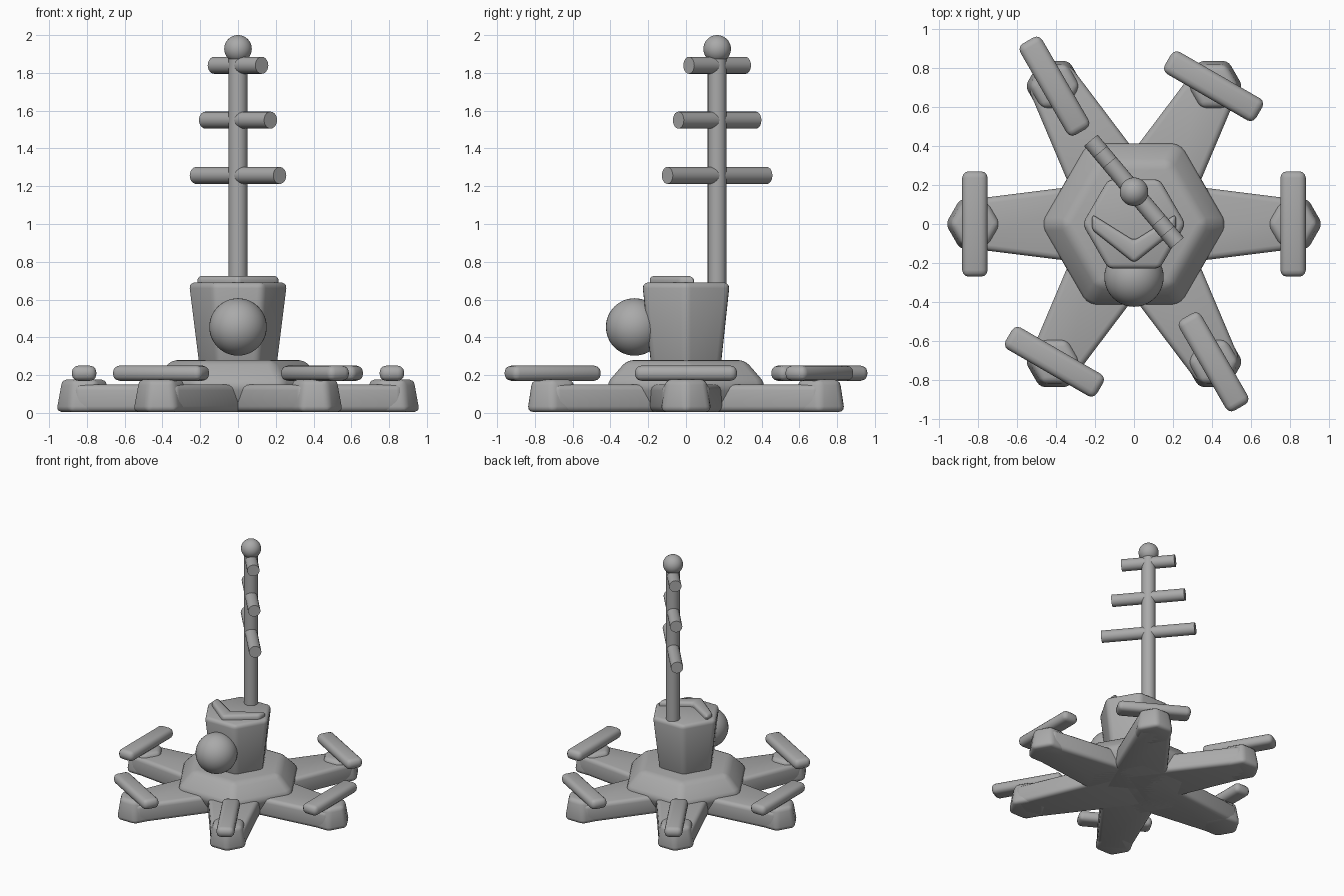
import bpy, bmesh, math
from mathutils import Matrix, Vector

if "Cube" in bpy.data.objects:
    bpy.data.objects.remove(bpy.data.objects["Cube"])

grey = bpy.data.materials.new("plain grey")
grey.diffuse_color = (0.4, 0.4, 0.4, 1)
grey.use_nodes = True
grey.node_tree.nodes["Principled BSDF"].inputs["Base Color"].default_value = grey.diffuse_color


def finish(name, bm, bevel=0.0, segments=3, matrix=None):
    """Turn a bmesh into a smooth-shaded, optionally bevelled object."""
    bmesh.ops.recalc_face_normals(bm, faces=bm.faces)
    if matrix:
        bm.transform(matrix)
    mesh = bpy.data.meshes.new(name)
    bm.to_mesh(mesh)
    bm.free()
    mesh.materials.append(grey)
    ob = bpy.data.objects.new(name, mesh)
    bpy.context.collection.objects.link(ob)
    bpy.context.view_layer.objects.active = ob
    ob.select_set(True)
    if bevel:
        mod = ob.modifiers.new("rounded edges", "BEVEL")
        mod.width, mod.segments = bevel, segments
        mod.limit_method, mod.angle_limit = "ANGLE", math.radians(25)
        bpy.ops.object.modifier_apply(modifier=mod.name)
    bpy.ops.object.shade_smooth_by_angle(angle=math.radians(35))
    ob.select_set(False)
    return ob


def hex_stack(name, rings, centre=(0, 0), bevel=0.03):
    """Loft hexagons given as (height, corner radius), corners on the x axis."""
    bm = bmesh.new()
    loops = []
    for z, r in rings:
        loops.append([bm.verts.new((centre[0] + r * math.cos(i * math.pi / 3),
                                    centre[1] + r * math.sin(i * math.pi / 3), z))
                      for i in range(6)])
    for a, b in zip(loops, loops[1:]):
        for i in range(6):
            j = (i + 1) % 6
            bm.faces.new((a[i], a[j], b[j], b[i]))
    bm.faces.new(loops[0])
    bm.faces.new(loops[-1])
    return finish(name, bm, bevel)


def prism(name, outline, z0, z1, bevel, matrix=None):
    """Extrude a flat outline between two heights."""
    bm = bmesh.new()
    face = bm.faces.new([bm.verts.new((x, y, z0)) for x, y in outline])
    new = bmesh.ops.extrude_face_region(bm, geom=[face])["geom"]
    for v in new:
        if isinstance(v, bmesh.types.BMVert):
            v.co.z = z1
    return finish(name, bm, bevel, matrix=matrix)


def rod(name, a, b, radius, sides=20):
    a, b = Vector(a), Vector(b)
    bm = bmesh.new()
    bmesh.ops.create_cone(bm, cap_ends=True, segments=sides, radius1=radius,
                          radius2=radius, depth=(b - a).length)
    turn = (b - a).to_track_quat("Z", "Y").to_matrix().to_4x4()
    return finish(name, bm, matrix=Matrix.Translation((a + b) / 2) @ turn)


def ball(name, centre, radius):
    bm = bmesh.new()
    bmesh.ops.create_uvsphere(bm, u_segments=40, v_segments=24, radius=radius)
    return finish(name, bm, matrix=Matrix.Translation(centre))


# Hub: wide hexagon, undercut below and sloping above
hex_stack("hub", [(0.005, 0.41), (0.15, 0.49), (0.28, 0.36)], bevel=0.035)

# Six tapered legs, each with a hexagonal foot and a rounded bar on top
REACH = 0.815
bar_turn = [90, -30, -60, 90, -30, -60]
for i in range(6):
    ang = i * math.pi / 3
    cx, cy = REACH * math.cos(ang), REACH * math.sin(ang)
    prism("leg", [(0, -0.23), (0.87, -0.122), (0.87, 0.122), (0, 0.23)],
          0.005, 0.15, 0.03, Matrix.Rotation(ang, 4, "Z"))
    hex_stack("foot", [(0.005, 0.155), (0.177, 0.125)], (cx, cy), 0.03)
    prism("foot_bar", [(-0.27, -0.065), (0.27, -0.065), (0.27, 0.065), (-0.27, 0.065)],
          0.17, 0.25, 0.034,
          Matrix.Translation((cx, cy, 0)) @ Matrix.Rotation(math.radians(bar_turn[i]), 4, "Z"))

# Tower flaring upward from the hub
hex_stack("tower", [(0.25, 0.213), (0.69, 0.268)], bevel=0.03)

# Chevron ridge on the tower top
prism("chevron", [(-0.215, 0.05), (-0.215, -0.03), (0, -0.2), (0.215, -0.03),
                  (0.215, 0.05), (0, -0.085)], 0.655, 0.725, 0.022)

# Round eye on the tower front
ball("eye", (0, -0.272, 0.455), 0.152)

# Mast with end ball and three crossbars
MAST_Y = 0.165
rod("mast", (0, MAST_Y, 0.6), (0, MAST_Y, 1.92), 0.05)
ball("mast_ball", (0, MAST_Y, 1.927), 0.073)
dx, dy = math.cos(math.radians(-50)), math.sin(math.radians(-50))
for z, half in ((1.257, 0.344), (1.55, 0.268), (1.84, 0.196)):
    rod("crossbar", (-dx * half, MAST_Y - dy * half, z),
        (dx * half, MAST_Y + dy * half, z), 0.045)
